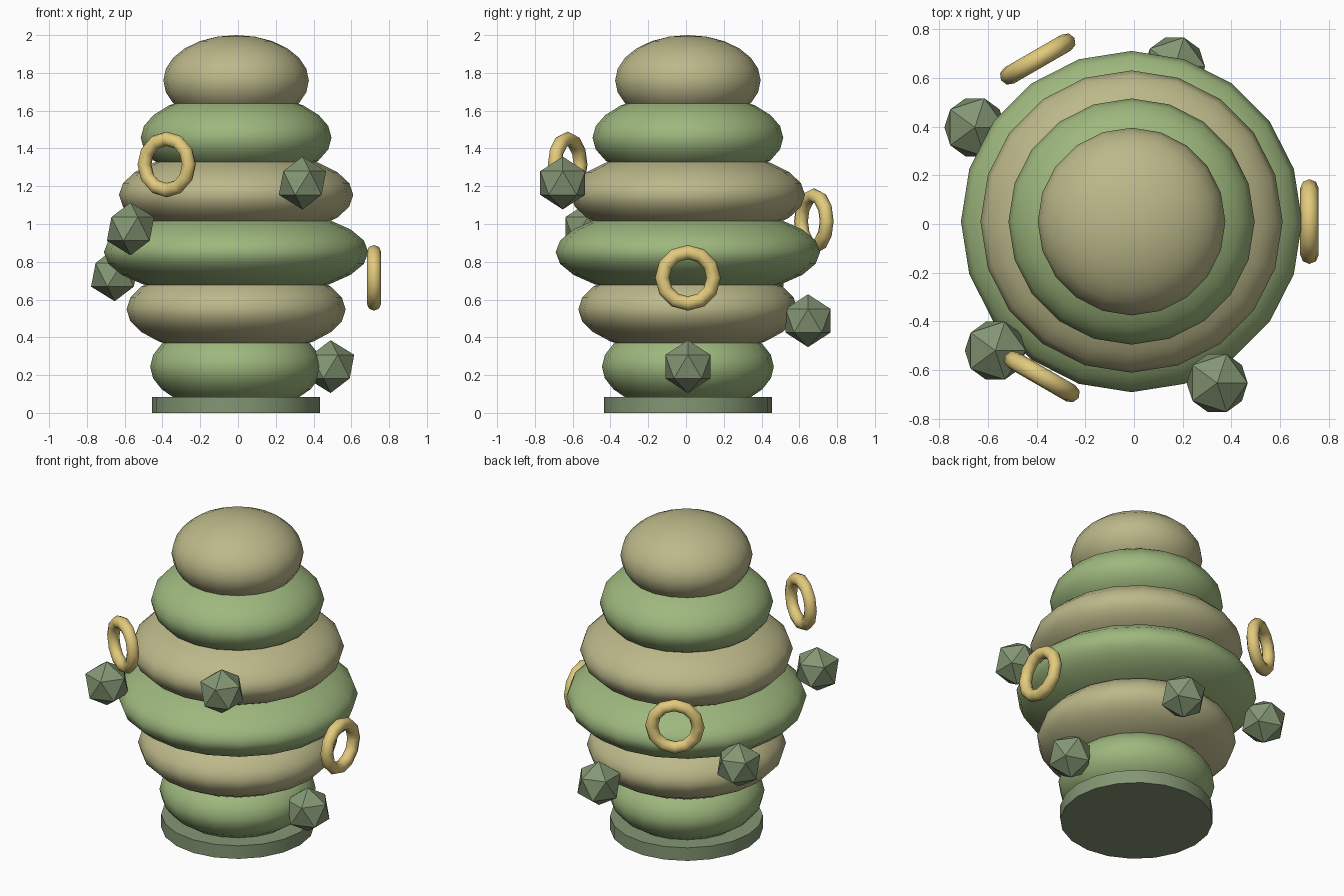
import bpy
import math
from math import cos, sin, pi

cube = bpy.data.objects.get("Cube")
if cube:
    bpy.data.objects.remove(cube, do_unlink=True)

CX, CY = -0.01, 0.01  # axis of the stack


def material(name, rgb):
    def linear(c):
        c /= 255
        return c / 12.92 if c < 0.04 else ((c + 0.055) / 1.055) ** 2.4
    colour = [linear(c) for c in rgb] + [1]
    mat = bpy.data.materials.new(name)
    mat.use_nodes = True
    mat.diffuse_color = colour
    mat.node_tree.nodes["Principled BSDF"].inputs["Base Color"].default_value = colour
    return mat


green = material("leaf green", (158, 184, 126))
tan = material("khaki tan", (188, 184, 138))
moss = material("dark moss", (132, 150, 116))
gold = material("pale gold", (226, 202, 124))


def finish(name, mat, smooth=True):
    ob = bpy.context.object
    ob.name = name
    ob.data.materials.append(mat)
    if smooth:
        bpy.ops.object.shade_smooth()
    return ob


# Base disc
bpy.ops.mesh.primitive_cylinder_add(vertices=20, radius=0.445, depth=0.084,
                                    location=(CX, CY, 0.042))
finish("base_disc", moss)
bpy.ops.object.shade_smooth_by_angle(angle=math.radians(40))

# Squashed round tiers in alternating colours
for i, radius in enumerate((0.455, 0.58, 0.70, 0.62, 0.505, 0.385)):
    bpy.ops.mesh.primitive_uv_sphere_add(segments=20, ring_count=12, radius=1,
                                         location=(CX, CY, 0.245 + 0.303 * i))
    tier = finish(f"tier_{i + 1}", tan if i % 2 else green)
    tier.scale = (radius, radius, 0.24)

# Faceted nuggets spiralling up the sides
for i, reach in enumerate((0.50, 0.66, 0.75, 0.77, 0.75)):
    a = 1.3 * i
    bpy.ops.mesh.primitive_ico_sphere_add(
        subdivisions=1, radius=0.14,
        location=(CX + reach * cos(a), CY + reach * sin(a), 0.245 + 0.243 * i))
    finish(f"nugget_{i + 1}", moss, smooth=False)

# Upright rings facing outwards
for i, reach in enumerate((0.73, 0.77, 0.735)):
    a = i * 2 * pi / 3
    bpy.ops.mesh.primitive_torus_add(
        major_segments=12, minor_segments=8, major_radius=0.136, minor_radius=0.038,
        location=(CX + reach * cos(a), CY + reach * sin(a), 0.715 + 0.3 * i),
        rotation=(0, pi / 2, a))
    finish(f"ring_{i + 1}", gold)
